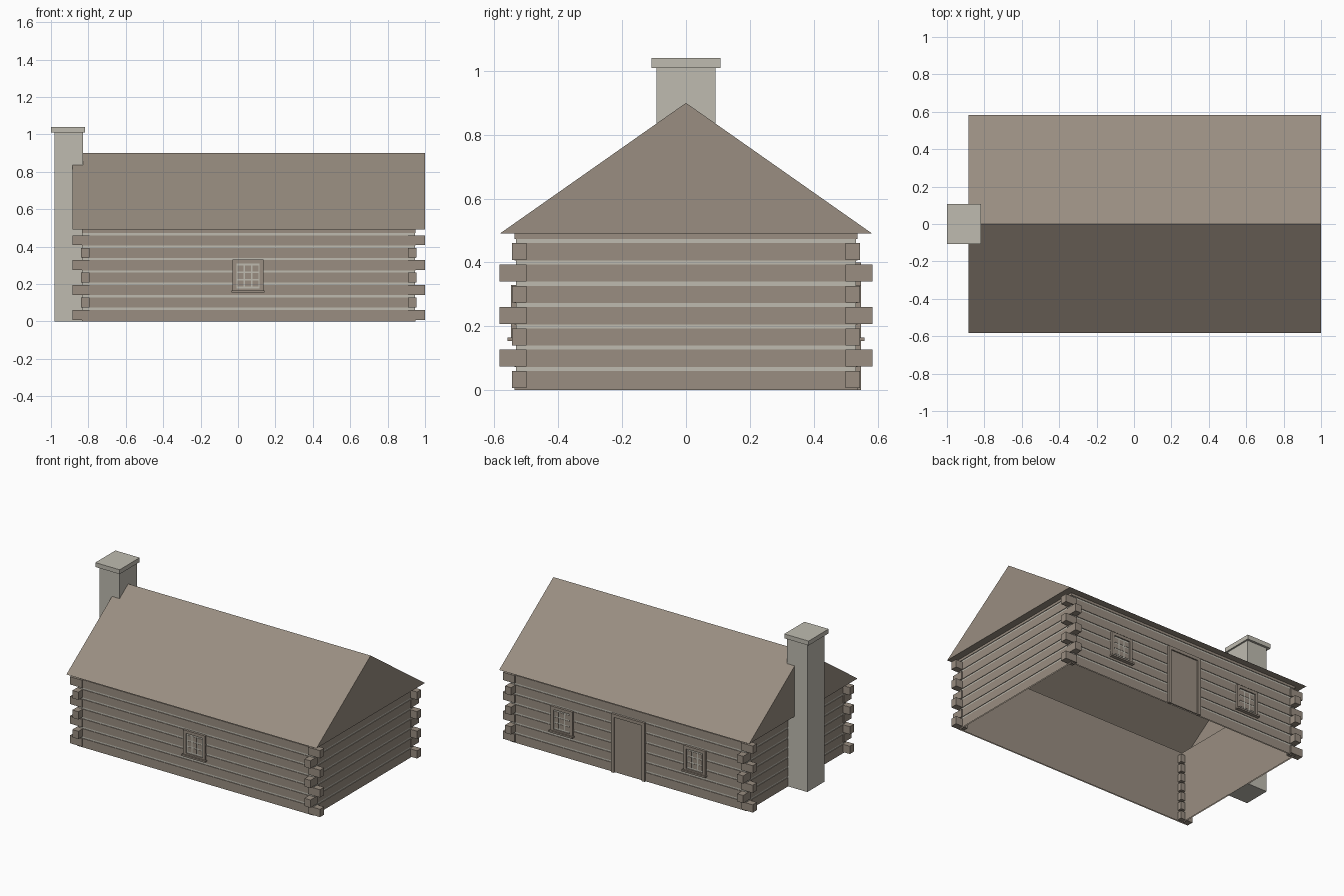
import bpy, bmesh
from mathutils import Vector

if "Cube" in bpy.data.objects:
    bpy.data.objects.remove(bpy.data.objects["Cube"])


def material(name, rgb):
    m = bpy.data.materials.new(name)
    m.use_nodes = True
    m.diffuse_color = (*rgb, 1)
    m.node_tree.nodes["Principled BSDF"].inputs["Base Color"].default_value = (*rgb, 1)
    return m


WOOD = material("weathered_wood", (0.32, 0.27, 0.22))
STONE = material("pale_stone", (0.52, 0.50, 0.435))

CX = 0.0575                 # centre of the cabin along x
WX, WY = 0.8925, 0.537      # half sizes of the walls
EAVE, RIDGE = 0.49, 0.90
ROWS, PITCH, LOG = 7, 0.0667, 0.06


def finish(name, bm, *mats):
    me = bpy.data.meshes.new(name)
    bm.to_mesh(me)
    bm.free()
    for m in mats:
        me.materials.append(m)
    ob = bpy.data.objects.new(name, me)
    bpy.context.collection.objects.link(ob)
    return ob


def add_box(bm, lo, hi):
    lo, hi = Vector(lo), Vector(hi)
    verts = bmesh.ops.create_cube(bm, size=1)["verts"]
    for v in verts:
        v.co = (lo + hi) / 2 + v.co * (hi - lo)


def box(name, lo, hi, mat):
    bm = bmesh.new()
    add_box(bm, lo, hi)
    return finish(name, bm, mat)


def ring(bm, hx, hy, z):
    corners = ((-1, -1), (1, -1), (1, 1), (-1, 1))
    return [bm.verts.new((CX + sx * hx, sy * hy, z)) for sx, sy in corners]


def bridge(bm, a, b, index=0):
    for i in range(4):
        j = (i + 1) % 4
        bm.faces.new((a[i], a[j], b[j], b[i])).material_index = index


# Log walls with recessed chinking between the rows
bm = bmesh.new()
last = ring(bm, WX, WY, 0)
inset = 0.004
for k in range(ROWS):
    top = k * PITCH + LOG
    for grow, z, index in ((0, top, 0), (inset, top, 0),
                           (inset, top + 0.013, 1), (0, top + 0.013, 0)):
        nxt = ring(bm, WX - grow, WY - grow, z)
        bridge(bm, last, nxt, index)
        last = nxt
bridge(bm, last, ring(bm, WX, WY, EAVE))
finish("log_walls", bm, WOOD, STONE)

# Plain inner lining
bm = bmesh.new()
bridge(bm, ring(bm, WX - 0.008, WY - 0.008, EAVE), ring(bm, WX - 0.008, WY - 0.008, 0))
finish("inner_lining", bm, WOOD)

# Crossed log ends at the corners, alternating direction row by row
bm = bmesh.new()
for k in range(ROWS):
    reach_x, reach_y = (0.9425, 0.545) if k % 2 == 0 else (0.8975, 0.584)
    for sx in (-1, 1):
        for sy in (-1, 1):
            xs = sorted((CX + sx * 0.8525, CX + sx * reach_x))
            ys = sorted((sy * 0.5, sy * reach_y))
            add_box(bm, (xs[0], ys[0], k * PITCH + 0.007), (xs[1], ys[1], k * PITCH + LOG))
finish("log_ends", bm, WOOD)

# Gable roof with soffit under the overhang
bm = bmesh.new()
RX, RY = 0.9425, 0.584
eaves = ring(bm, RX, RY, EAVE)
ridge = [bm.verts.new((CX + s * RX, 0, RIDGE)) for s in (-1, 1)]
bm.faces.new((eaves[0], eaves[1], ridge[1], ridge[0]))
bm.faces.new((eaves[2], eaves[3], ridge[0], ridge[1]))
bm.faces.new((eaves[1], eaves[2], ridge[1]))
bm.faces.new((eaves[3], eaves[0], ridge[0]))
bridge(bm, ring(bm, WX - 0.008, WY - 0.008, EAVE), eaves)
finish("roof", bm, WOOD)

# Chimney
box("chimney_shaft", (-0.98, -0.093, 0), (-0.828, 0.093, 1.01), STONE)
box("chimney_cap", (-1.0, -0.108, 1.01), (-0.817, 0.108, 1.04), STONE)


def wall_box(bm, side, x0, x1, z0, z1, y0, y1):
    ys = sorted((side * y0, side * y1))
    add_box(bm, (x0, ys[0], z0), (x1, ys[1], z1))


def window(name, cx, side):
    z0, z1, half, trim = 0.165, 0.33, 0.0825, 0.021
    # Frame and sill
    bm = bmesh.new()
    for s in (-1, 1):
        xs = sorted((cx + s * half, cx + s * (half - trim)))
        wall_box(bm, side, xs[0], xs[1], z0, z1, 0.53, 0.549)
    for a, b in ((z0, z0 + 0.01), (z1 - trim, z1)):
        wall_box(bm, side, cx - half, cx + half, a, b, 0.53, 0.549)
    wall_box(bm, side, cx - half - 0.006, cx + half + 0.006, z0 - 0.011, z0, 0.53, 0.56)
    finish(name + "_frame", bm, WOOD)
    # Pale glazing bars behind a grid of panes
    bm = bmesh.new()
    w = half - trim
    wall_box(bm, side, cx - w, cx + w, z0 + 0.01, z1 - trim, 0.535, 0.541)
    finish(name + "_bars", bm, STONE)
    bm = bmesh.new()
    cell, bar = 0.04, 0.0045
    for i in range(3):
        for j in range(3):
            x = cx + (i - 1.5) * cell
            z = z0 + 0.017 + j * cell
            wall_box(bm, side, x + bar, x + cell - bar, z + bar, z + cell - bar, 0.538, 0.543)
    finish(name + "_panes", bm, WOOD)


window("front_window", 0.0535, -1)
window("back_window_left", 0.555, 1)
window("back_window_right", -0.447, 1)

# Back door: surround, leaf and head board
bm = bmesh.new()
DX, DW, DH, TRIM = 0.055, 0.127, 0.40, 0.022
for s in (-1, 1):
    xs = sorted((DX + s * DW, DX + s * (DW - TRIM)))
    wall_box(bm, 1, xs[0], xs[1], 0, DH, 0.53, 0.549)
wall_box(bm, 1, DX - DW, DX + DW, DH - TRIM, DH, 0.53, 0.549)
finish("door_surround", bm, WOOD)
bm = bmesh.new()
wall_box(bm, 1, DX - DW + TRIM, DX + DW - TRIM, 0.004, DH - TRIM, 0.535, 0.541)
finish("door_leaf", bm, WOOD)
